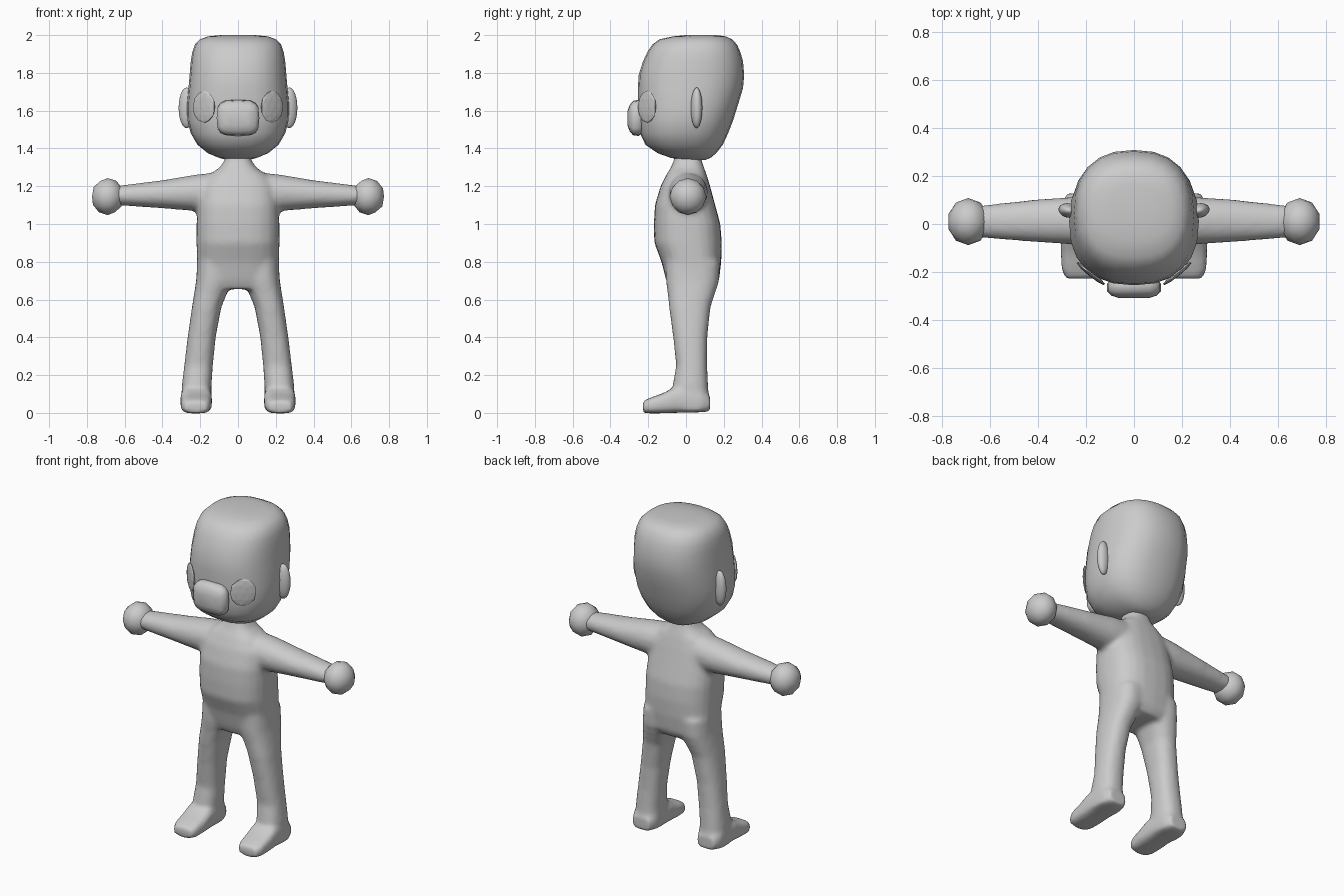
import bpy, bmesh, math
from mathutils import Matrix

grey = bpy.data.materials.new("plain_grey")
grey.diffuse_color = (0.6, 0.6, 0.6, 1)


def finish(name, bm, smooth=True):
    bmesh.ops.recalc_face_normals(bm, faces=bm.faces)
    mesh = bpy.data.meshes.new(name)
    bm.to_mesh(mesh)
    bm.free()
    mesh.materials.append(grey)
    for p in mesh.polygons:
        p.use_smooth = smooth
    ob = bpy.data.objects.new(name, mesh)
    bpy.context.collection.objects.link(ob)
    return ob


def loft(bm, axis, rows, n=2.3, seg=24):
    """Rounded-square rings along an axis; row = (position, min_a, max_a, min_b, max_b)."""
    rings = []
    for t, a0, a1, b0, b1 in rows:
        ring = []
        for i in range(seg):
            c, s = math.cos(2 * math.pi * i / seg), math.sin(2 * math.pi * i / seg)
            a = (a0 + a1) / 2 + (a1 - a0) / 2 * math.copysign(abs(c) ** (2 / n), c)
            b = (b0 + b1) / 2 + (b1 - b0) / 2 * math.copysign(abs(s) ** (2 / n), s)
            ring.append(bm.verts.new({"x": (t, a, b), "y": (a, t, b), "z": (a, b, t)}[axis]))
        rings.append(ring)
    for r, q in zip(rings, rings[1:]):
        for i in range(seg):
            j = (i + 1) % seg
            bm.faces.new((r[i], r[j], q[j], q[i]))
    bm.faces.new(rings[0])
    bm.faces.new(rings[-1])


def ball(name, centre, size, turn=0, smooth=True, detail=2):
    bm = bmesh.new()
    bmesh.ops.create_icosphere(bm, subdivisions=detail, radius=1)
    bm.transform(Matrix.Translation(centre) @ Matrix.Rotation(turn, 4, "Z")
                 @ Matrix.Diagonal((*size, 1)))
    return finish(name, bm, smooth)


# Body: torso, arms, legs and feet fused into one skin
body = bmesh.new()
torso = [(0.655, 0.19, -0.085, 0.15), (0.70, 0.21, -0.105, 0.175), (0.80, 0.218, -0.13, 0.187),
         (0.90, 0.22, -0.168, 0.19), (1.00, 0.22, -0.17, 0.182), (1.10, 0.215, -0.165, 0.155),
         (1.20, 0.20, -0.135, 0.128), (1.26, 0.155, -0.105, 0.11), (1.30, 0.095, -0.08, 0.095),
         (1.34, 0.07, -0.063, 0.082), (1.40, 0.065, -0.06, 0.08)]
loft(body, "z", [(z, -w, w, y0, y1) for z, w, y0, y1 in torso], 2.6)

arm = [(0.10, -0.095, 0.115, 1.06, 1.275), (0.22, -0.088, 0.115, 1.068, 1.262),
       (0.40, -0.076, 0.103, 1.083, 1.232), (0.56, -0.064, 0.086, 1.094, 1.212),
       (0.65, -0.055, 0.076, 1.10, 1.20)]
leg = [(0.80, 0.02, 0.216, -0.11, 0.18), (0.70, 0.03, 0.222, -0.107, 0.176),
       (0.64, 0.055, 0.231, -0.098, 0.157), (0.56, 0.088, 0.244, -0.09, 0.13),
       (0.40, 0.118, 0.267, -0.068, 0.113), (0.25, 0.133, 0.285, -0.052, 0.112),
       (0.15, 0.14, 0.297, -0.07, 0.117), (0.01, 0.142, 0.302, -0.07, 0.125)]
foot = [(0.127, 0.165, 0.28, 0.006, 0.09), (0.08, 0.142, 0.302, 0.003, 0.12),
        (-0.06, 0.138, 0.305, 0, 0.137), (-0.12, 0.138, 0.305, -0.002, 0.105),
        (-0.19, 0.143, 0.302, -0.003, 0.08), (-0.228, 0.16, 0.285, 0, 0.063)]
for s in (-1, 1):
    loft(body, "x", [(s * x, y0, y1, z0, z1) for x, y0, y1, z0, z1 in arm], 2.1)
    loft(body, "z", [(z, s * x0, s * x1, y0, y1) for z, x0, x1, y0, y1 in leg], 2.4)
    loft(body, "y", [(y, s * x0, s * x1, z0, z1) for y, x0, x1, z0, z1 in foot], 3.5)
skin = finish("body", body)
fuse = skin.modifiers.new("fuse", "REMESH")
fuse.mode = "VOXEL"
fuse.voxel_size = 0.014
fuse.use_smooth_shade = True
relax = skin.modifiers.new("relax", "SMOOTH")
relax.factor = 0.5
relax.iterations = 7

# Head: broad rounded block, flatter on top
head = bmesh.new()
skull = [(1.338, 0.05, -0.01, 0.10), (1.35, 0.10, -0.08, 0.13), (1.375, 0.16, -0.15, 0.16),
         (1.42, 0.215, -0.215, 0.195), (1.48, 0.25, -0.243, 0.223), (1.55, 0.268, -0.25, 0.25),
         (1.63, 0.27, -0.254, 0.275), (1.72, 0.262, -0.255, 0.302), (1.79, 0.256, -0.25, 0.308),
         (1.86, 0.25, -0.228, 0.302), (1.91, 0.242, -0.205, 0.288), (1.95, 0.228, -0.178, 0.27),
         (1.978, 0.20, -0.14, 0.243), (1.993, 0.16, -0.07, 0.21), (2.0, 0.09, 0.0, 0.16)]
loft(head, "z", [(z, -w, w, y0, y1) for z, w, y0, y1 in skull], 2.4)
finish("head", head)

# Muzzle: rounded block on the face
muzzle = bmesh.new()
loft(muzzle, "y", [(-0.225, -0.095, 0.095, 1.485, 1.645), (-0.25, -0.113, 0.113, 1.466, 1.658),
                   (-0.28, -0.113, 0.113, 1.47, 1.652), (-0.298, -0.095, 0.095, 1.49, 1.63),
                   (-0.309, -0.06, 0.06, 1.52, 1.60)], 3.5, 16)
finish("muzzle", muzzle)

# Hands, ears and faceted eye discs on both sides
for s, side in ((-1, "left"), (1, "right")):
    ball(f"hand_{side}", (s * 0.69, 0.01, 1.145), (0.087, 0.098, 0.098))
    ball(f"ear_{side}", (s * 0.272, 0.056, 1.615), (0.043, 0.03, 0.108), s * 0.2, detail=3)
    ball(f"eye_{side}", (s * 0.18, -0.206, 1.62), (0.076, 0.012, 0.086),
         s * math.radians(39), smooth=False)
